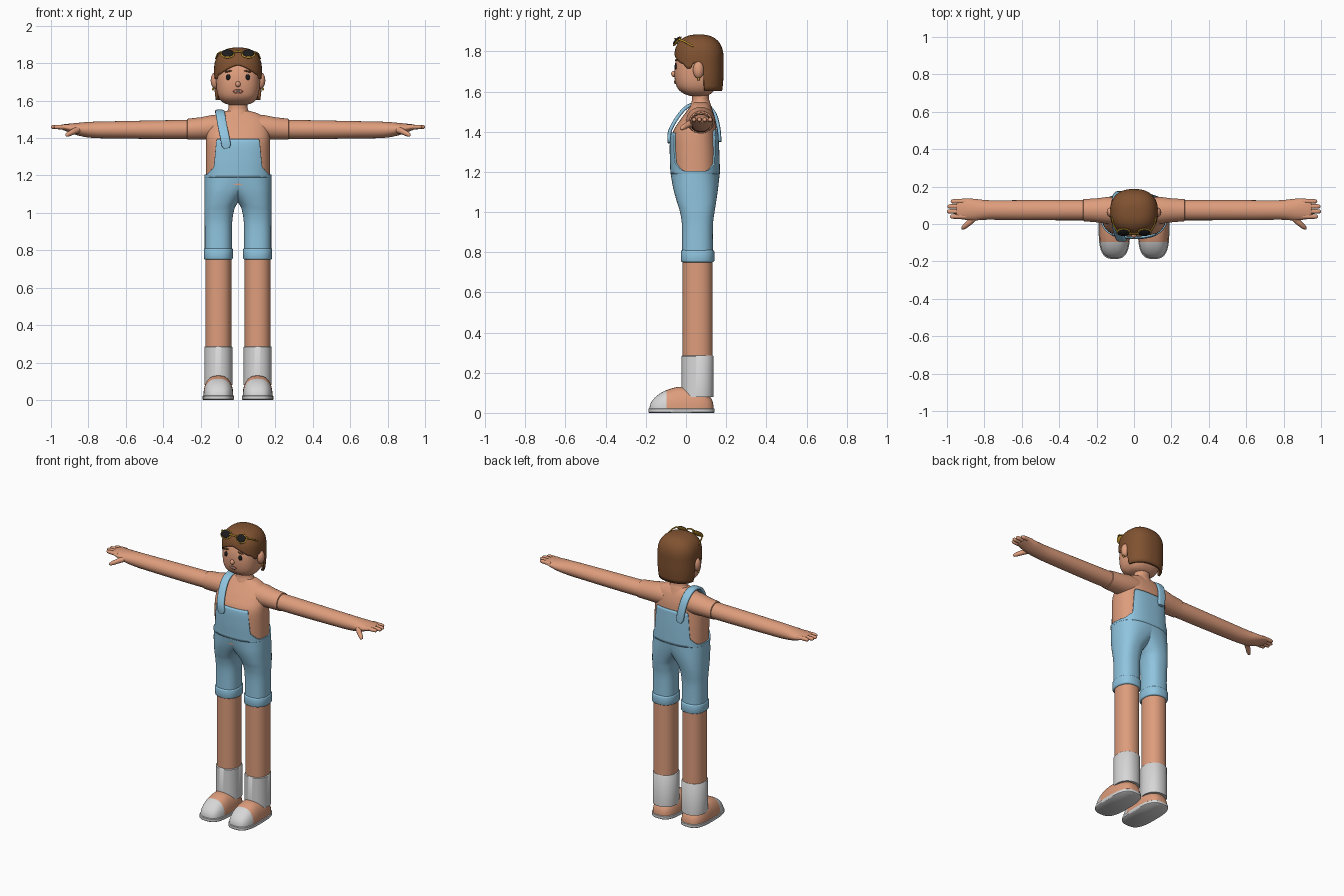
import bpy, bmesh, math
from mathutils import Vector

cube = bpy.data.objects.get("Cube")
if cube:
    bpy.data.objects.remove(cube, do_unlink=True)


def material(name, r, g, b):
    m = bpy.data.materials.new(name)
    m.use_nodes = True
    m.diffuse_color = (r, g, b, 1)
    m.node_tree.nodes["Principled BSDF"].inputs["Base Color"].default_value = (r, g, b, 1)
    return m


SKIN = material("skin", 0.73, 0.337, 0.202)
BLUE = material("denim_blue", 0.275, 0.552, 0.737)
HAIR = material("hair_brown", 0.216, 0.084, 0.03)
WHITE = material("soft_white", 0.68, 0.68, 0.68)
BLACK = material("near_black", 0.012, 0.011, 0.011)
GOLD = material("gold", 0.55, 0.3, 0.03)
LIP = material("lip", 0.36, 0.11, 0.07)
SIDES = (("right", -1), ("left", 1))
X, Y, Z = Vector((1, 0, 0)), Vector((0, 1, 0)), Vector((0, 0, 1))


def spow(v, p):
    return math.copysign(abs(v) ** (2 / p), v)


def smooth(a, b, v):
    t = min(1, max(0, (v - a) / (b - a)))
    return t * t * (3 - 2 * t)


def ring(c, u, v, p=2, n=40):
    """Superellipse ring around c with half axes u and v."""
    angles = [math.tau * i / n for i in range(n)]
    return [Vector(c) + u * spow(math.cos(a), p) + v * spow(math.sin(a), p) for a in angles]


def dense(rows, k=5):
    """Smooth interpolation between hand-placed rows."""
    out = []
    for i in range(len(rows) - 1):
        r = [rows[max(i - 1, 0)], rows[i], rows[i + 1], rows[min(i + 2, len(rows) - 1)]]
        for j in range(k):
            t = j / k
            out.append([b + t / 2 * (c - a + t * (2 * a - 5 * b + 4 * c - d + t * (3 * (b - c) + d - a)))
                        for a, b, c, d in zip(*r)])
    return out + [list(rows[-1])]


def finish(o, mat):
    o.data.materials.append(mat)
    bpy.ops.object.select_all(action='DESELECT')
    o.select_set(True)
    bpy.context.view_layer.objects.active = o
    bpy.ops.object.shade_smooth_by_angle(angle=math.radians(45))
    return o


def loft(name, rings, mat, caps=(True, True), thick=0):
    bm = bmesh.new()
    rows = [[bm.verts.new(p) for p in r] for r in rings]
    n = len(rows[0])
    for a, b in zip(rows, rows[1:]):
        for i in range(n):
            bm.faces.new((a[i], a[(i + 1) % n], b[(i + 1) % n], b[i]))
    for flag, r in zip(caps, (rows[0], rows[-1])):
        if flag:
            bm.faces.new(r)
    bmesh.ops.recalc_face_normals(bm, faces=bm.faces)
    me = bpy.data.meshes.new(name)
    bm.to_mesh(me)
    bm.free()
    o = bpy.data.objects.new(name, me)
    bpy.context.collection.objects.link(o)
    finish(o, mat)
    if thick:
        mod = o.modifiers.new("thickness", 'SOLIDIFY')
        mod.thickness, mod.offset = thick, -1
    return o


def stack(name, rows, mat, s=1, p=2.4):
    """Upright loft from rows of (z, centre x, half width, front y, back y)."""
    return loft(name, [ring((s * cx, (f + b) / 2, z), X * rx, Y * (b - f) / 2, p, 56)
                       for z, cx, rx, f, b in rows], mat)


def rod(name, pts, mat, n=14):
    """Round rod through (x, y, z, radius) points."""
    rings = []
    for i, q in enumerate(pts):
        t = Vector(pts[min(i + 1, len(pts) - 1)][:3]) - Vector(pts[max(i - 1, 0)][:3])
        u = t.cross(Z).normalized()
        rings.append(ring(q[:3], u * q[3], t.cross(u).normalized() * q[3], 2, n))
    return loft(name, rings, mat)


def ball(name, loc, size, mat, rot=(0, 0, 0)):
    bpy.ops.mesh.primitive_uv_sphere_add(segments=24, ring_count=14, location=loc, rotation=rot)
    o = bpy.context.object
    o.name, o.scale = name, size
    return finish(o, mat)


# Torso
body = dense([(1.15, 0, .172, -.07, .161), (1.2, 0, .172, -.07, .161), (1.3, 0, .172, -.073, .158),
              (1.39, 0, .171, -.068, .153), (1.45, 0, .165, -.035, .148), (1.5, 0, .15, .002, .135),
              (1.53, 0, .11, .025, .12), (1.545, 0, .06, .035, .11)])
stack("torso", body, SKIN, p=2.5)
stack("neck", dense([(1.5, 0, .075, .01, .135), (1.54, 0, .06, .025, .122),
                     (1.565, 0, .051, .03, .115), (1.63, 0, .051, .03, .115)]), SKIN, p=2)


# Bib: each column of the shell climbs to its own cut height
def body_point(z, a, grow):
    i = max(k for k in range(len(body) - 1) if body[k][0] <= z)
    lo, hi = body[i], body[i + 1]
    t = (z - lo[0]) / (hi[0] - lo[0])
    _, _, rx, f, b = [u + (v - u) * t for u, v in zip(lo, hi)]
    return Vector(((rx + grow) * spow(math.cos(a), 2.5),
                   (f + b) / 2 + ((b - f) / 2 + grow) * spow(math.sin(a), 2.5), z))


def bib_top(a):
    x = abs(body_point(1.3, a, 0).x)
    peak = 1.41 if math.sin(a) > 0 else 1.395
    return 1.205 + .035 * (1 - smooth(.122, .165, x)) + (peak - 1.24) * (1 - smooth(.108, .126, x))


angles = [math.tau * i / 192 for i in range(192)]
loft("bib", [[body_point(1.19 + (bib_top(a) - 1.19) * k / 14, a, .008) for a in angles]
             for k in range(15)], BLUE, (False, False), .012)

# Single shoulder strap
path = dense([(-.06, -.083, 1.345), (-.07, -.081, 1.4), (-.084, -.045, 1.468), (-.093, 0, 1.52),
              (-.097, .05, 1.541), (-.097, .1, 1.536), (-.09, .142, 1.49), (-.08, .162, 1.42), (-.07, .168, 1.35)])
rings = []
for i, q in enumerate(path):
    t = Vector(path[min(i + 1, len(path) - 1)]) - Vector(path[max(i - 1, 0)])
    nrm = t.cross(X).normalized()
    end = min(1, .6 + .2 * min(i, len(path) - 1 - i))
    rings.append(ring(q, nrm.cross(t).normalized() * .025 * end, nrm * .009, 4, 20))
loft("shoulder_strap", rings, BLUE)

for side, s in SIDES:
    # Shorts, legs and socks
    stack(side + "_shorts_leg", dense([(.79, .105, .073, -.02, .134), (.93, .105, .073, -.02, .134),
          (1.0, .102, .078, -.03, .142), (1.05, .092, .088, -.045, .15),
          (1.12, .058, .122, -.064, .16), (1.2, 0, .18, -.078, .169)]), BLUE, s)
    stack(side + "_shorts_cuff", [(z, .105, .078 - d, -.026 + d, .141 - d) for z, d in
          ((.75, .008), (.753, .002), (.758, 0), (.803, 0), (.808, .002), (.811, .008))], BLUE, s)
    stack(side + "_leg", [(.1, .105, .07, -.017, .133), (.8, .105, .07, -.017, .133)], SKIN, s, 2.2)
    stack(side + "_sock", [(.08, .105, .075, -.022, .137), (.282, .105, .075, -.022, .137),
                           (.286, .105, .071, -.018, .134)], WHITE, s, 2.2)

    # Shoe sole, then an upper with a pale toe cap
    stack(side + "_shoe_sole", [(z, .105, .084 - d, -.187 + d, .142 - d) for z, d in
          ((0, .004), (.004, 0), (.02, 0), (.023, .004))], WHITE, s, 3)
    rings = []
    for k in range(33):
        y = -.022 - .16 * math.cos(math.pi * k / 32)
        u = min(.999, abs(y + .022) / .16)
        w = .08 * (1 - u ** 3) ** (1 / 3)
        top = .112 + .018 * smooth(-.12, -.03, y) - .025 * smooth(.0, .13, y) - .03 * smooth(-.09, -.19, y)
        h = (top - .012) * (1 - u ** 5) ** .4
        rings.append([Vector((s * .105 + q.x, y, .012 + max(0, q.z)))
                      for q in ring((0, 0, 0), X * w, Z * h, 2.5)])
    upper = loft(side + "_shoe_upper", rings, SKIN)
    upper.data.materials.append(WHITE)
    for f in upper.data.polygons:
        f.material_index = int(f.center.y < -.093)

    # Sleeve, arm and hand: rows of (x, centre y, centre z, half depth, half height)
    sleeve = [(.07, .072, 1.458, .07, .066), (.14, .073, 1.457, .072, .066),
              (.2, .073, 1.451, .064, .06), (.27, .074, 1.447, .059, .056), (.272, .074, 1.447, .054, .051)]
    arm = dense([(.2, .074, 1.447, .054, .051), (.4, .074, 1.445, .054, .05), (.65, .074, 1.444, .053, .046),
                 (.78, .075, 1.444, .052, .043), (.86, .077, 1.448, .058, .033),
                 (.92, .08, 1.456, .055, .019), (.945, .08, 1.459, .048, .012), (.95, .08, 1.459, .04, .007)])
    for part, rows in (("_sleeve", sleeve), ("_arm", arm)):
        loft(side + part, [ring((s * x, cy, cz), Y * ry, Z * rz) for x, cy, cz, ry, rz in rows], SKIN)
    for k, reach in enumerate((.985, 1, .998, .98)):
        y = .04 + .027 * k
        rod(f"{side}_finger_{k + 1}", [(s * x, y, 1.459, r) for x, r in
            ((.9, .013), (reach - .02, .012), (reach - .007, .01), (reach - .001, .005), (reach, .001))], SKIN)
    rod(side + "_thumb", [(s * .845, .045, 1.447, .018), (s * .875, .012, 1.437, .016),
        (s * .905, -.013, 1.422, .013), (s * .917, -.023, 1.415, .009), (s * .921, -.027, 1.412, .002)], SKIN)

    # Ears, earrings, eyes and brows
    ball(side + "_ear", (s * .122, .062, 1.708), (.024, .027, .043), SKIN)
    ball(side + "_earring", (s * .134, .062, 1.662), (.006, .006, .008), GOLD)
    ball(side + "_eye", (s * .052, -.05, 1.725), (.012, .007, .016), BLACK)
    ball(side + "_brow", (s * .053, -.049, 1.757), (.02, .006, .005), HAIR, (0, s * .15, 0))

    # Sunglasses pushed up on the hair
    tilt = (.85, 0, 0)
    ball(side + "_glasses_frame", (s * .056, -.043, 1.85), (.039, .031, .008), GOLD, tilt)
    ball(side + "_glasses_lens", (s * .056, -.047, 1.854), (.032, .025, .008), BLACK, tilt)
    rod(side + "_glasses_temple", [(s * .092, -.036, 1.86, .005), (s * .108, -.01, 1.85, .005),
                                   (s * .119, .035, 1.825, .004)], GOLD, 8)
rod("glasses_bridge", [(-.025, -.05, 1.86, .005), (0, -.054, 1.863, .005), (.025, -.05, 1.86, .005)], GOLD, 8)

# Head, nose and mouth
stack("head", dense([(1.577, 0, .045, .025, .1), (1.59, 0, .08, -.012, .125), (1.615, 0, .102, -.041, .148),
                     (1.65, 0, .113, -.054, .16), (1.7, 0, .117, -.058, .165), (1.75, 0, .115, -.052, .166),
                     (1.8, 0, .104, -.033, .156), (1.84, 0, .075, 0, .13)]), SKIN, p=2.5)
ball("nose", (0, -.06, 1.688), (.014, .014, .015), SKIN)
ball("lips", (0, -.053, 1.649), (.026, .006, .012), LIP)
ball("teeth", (0, -.056, 1.65), (.018, .005, .004), WHITE)


# Bobbed hair: parted fringe, sideburns, long behind the ears
def hair_point(a, t):
    x, y = .128 * spow(math.cos(a), 2.4), .064 + .123 * spow(math.sin(a), 2.4)
    low = 1.79 - .05 * min(1, abs(x) / .1) ** 1.5
    low -= .025 * smooth(-.02, .008, y) * (1 - smooth(.02, .035, y))
    low += (1.603 - low) * smooth(.08, .095, y)
    z = 1.884 - (1.884 - low) * max(t, .02) ** 2.5
    f = (1 - ((z - 1.76) / .1241) ** 2.5) ** .4 if z > 1.76 else 1
    f -= .06 * (max(0, 1.7 - z) / .1) ** 2
    return Vector((x * f, .064 + (y - .064) * f, z))


loft("hair", [[hair_point(a, k / 28) for a in angles] for k in range(29)], HAIR, (True, False), .014)
